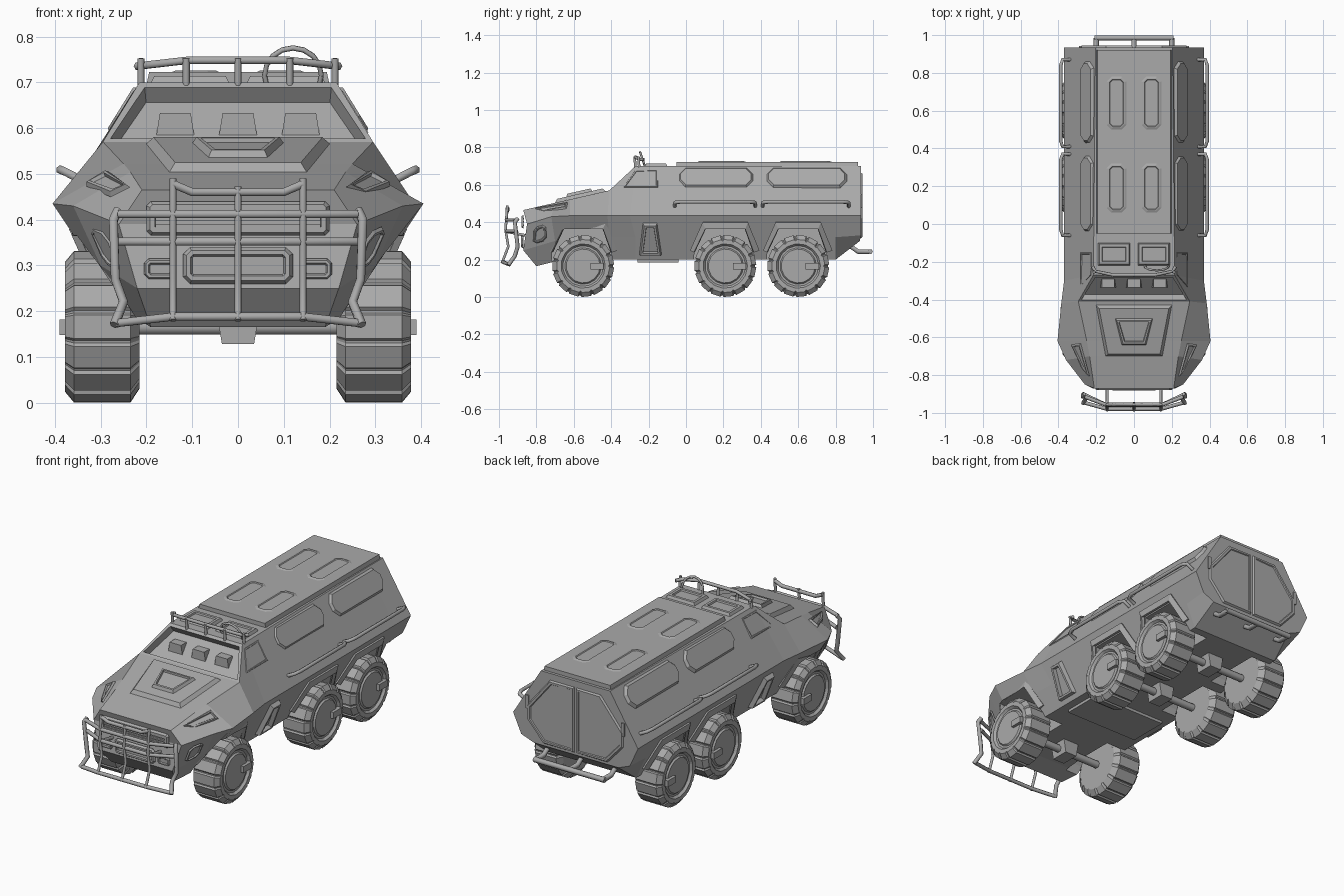
import bpy, bmesh, math
from mathutils import Vector

cube = bpy.data.objects.get("Cube")
if cube:
    bpy.data.objects.remove(cube, do_unlink=True)

grey = bpy.data.materials.new("plain_grey")
grey.use_nodes = True
grey.diffuse_color = (0.4, 0.4, 0.4, 1)
grey.node_tree.nodes["Principled BSDF"].inputs["Base Color"].default_value = (0.4, 0.4, 0.4, 1)


def finish(name, bm, normals=True):
    if normals:
        bmesh.ops.recalc_face_normals(bm, faces=bm.faces[:])
    me = bpy.data.meshes.new(name)
    bm.to_mesh(me)
    bm.free()
    me.materials.append(grey)
    ob = bpy.data.objects.new(name, me)
    bpy.context.collection.objects.link(ob)
    return ob


def box(name, x0, x1, y0, y1, z0, z1, taper=1.0):
    bm = bmesh.new()
    bmesh.ops.create_cube(bm, size=1)
    for v in bm.verts:
        k = taper if v.co.z > 0 else 1
        v.co = ((x0 + x1) / 2 + v.co.x * k * (x1 - x0), (y0 + y1) / 2 + v.co.y * (y1 - y0),
                (z0 + z1) / 2 + v.co.z * (z1 - z0))
    return finish(name, bm)


def plate(name, pts, out, h, slope, rim=0, sink=0):
    """Chamfered raised panel, optionally with a sunken middle."""
    bm = bmesh.new()
    f = bm.faces.new([bm.verts.new(p) for p in pts])
    f.normal_update()
    if f.normal.dot(Vector(out)) < 0:
        f.normal_flip()
    bmesh.ops.inset_individual(bm, faces=[f], thickness=slope, depth=h)
    if rim:
        bmesh.ops.inset_individual(bm, faces=[f], thickness=rim, depth=0)
        bmesh.ops.inset_individual(bm, faces=[f], thickness=0.004, depth=-sink)
    return finish(name, bm, False)


def octagon(a0, a1, b0, b1, c):
    return [(a0 + c, b0), (a1 - c, b0), (a1, b0 + c), (a1, b1 - c),
            (a1 - c, b1), (a0 + c, b1), (a0, b1 - c), (a0, b0 + c)]


def tube(name, pts, r):
    cu = bpy.data.curves.new(name, "CURVE")
    cu.dimensions = "3D"
    cu.bevel_depth, cu.bevel_resolution, cu.use_fill_caps = r, 1, True
    sp = cu.splines.new("POLY")
    sp.points.add(len(pts) - 1)
    for p, q in zip(sp.points, pts):
        p.co = (*q, 1)
    cu.materials.append(grey)
    ob = bpy.data.objects.new(name, cu)
    bpy.context.collection.objects.link(ob)


def side_x(z):
    return 0.37 - 0.62 * (z - 0.435) if z > 0.435 else 0.265 + 0.447 * (z - 0.2)


def lip_x(y, z):
    return side_x(z) - 0.45 * max(0, -0.62 - y)


def hood_z(y):
    return 0.57 + 0.228 * (y + 0.41)


# Hull: half sections (shoulder, belt, skirt, floor) lofted from nose to tail
rings = [
    [(.21, -.87, .465), (.26, -.85, .39), (.22, -.87, .25), (.19, -.80, .165)],
    [(.235, -.70, .504), (.36, -.72, .43), (.30, -.70, .30), (.23, -.70, .19)],
    [(.25, -.62, .522), (.405, -.62, .435), (.335, -.62, .33), (.26, -.60, .20)],
    [(.295, -.41, .57), (.385, -.42, .435), (.325, -.41, .32), (.265, -.41, .20)],
    [(.215, -.27, .70), (.37, -.30, .435), (.319, -.27, .32), (.265, -.27, .20)],
    [(.205, .80, .70), (.37, .80, .435), (.319, .80, .32), (.265, .80, .20)],
    [(.205, .935, .70), (.37, .935, .435), (.322, .935, .33), (.25, .93, .30)],
]


def hull_patch(corners, uvs, s):
    """Points on the hull quad between four section points, mirrored by s."""
    a, b, c, d = [Vector(rings[i][j]) for i, j in corners]
    pts = [a.lerp(b, u).lerp(d.lerp(c, u), v) for u, v in uvs]
    return [(s * (p.x + .004), p.y, p.z + .003) for p in pts]


bm = bmesh.new()
loops = [[bm.verts.new(p) for p in r] + [bm.verts.new((-x, y, z)) for x, y, z in reversed(r)]
         for r in rings]
for a, b in zip(loops, loops[1:]):
    for i in range(8):
        bm.faces.new([a[i], b[i], b[(i + 1) % 8], a[(i + 1) % 8]])
nose = loops[0]
for i in range(3):
    bm.faces.new([nose[i], nose[i + 1], nose[6 - i], nose[7 - i]])
bm.faces.new(loops[-1])
bmesh.ops.recalc_face_normals(bm, faces=bm.faces[:])
# Sunken windshield
glass = [f for f in bm.faces if set(f.verts) == {loops[3][0], loops[3][7], loops[4][0], loops[4][7]}]
bmesh.ops.inset_individual(bm, faces=glass, thickness=0.02, depth=0)
bmesh.ops.inset_individual(bm, faces=glass, thickness=0.006, depth=-0.04)
hull = finish("hull", bm)

# Wheel arches cut out of the hull
wheels_y = (-0.55, 0.21, 0.60)
arch = [(-.175, .1), (-.165, .24), (-.105, .365), (.105, .365), (.15, .24), (.175, .1)]
bm = bmesh.new()
for wy in wheels_y:
    for s in (-1, 1):
        a, b = [[bm.verts.new((s * x, wy + y, z)) for y, z in arch] for x in (0.15, 0.6)]
        bm.faces.new(a)
        bm.faces.new(b)
        for i in range(6):
            j = (i + 1) % 6
            bm.faces.new([a[i], a[j], b[j], b[i]])
cutter = finish("arch_cutter", bm)
cutter.hide_render = True
mod = hull.modifiers.new("arches", "BOOLEAN")
mod.operation, mod.solver, mod.object = "DIFFERENCE", "EXACT", cutter
bpy.context.view_layer.objects.active = hull
hull.select_set(True)
bpy.ops.object.modifier_apply(modifier="arches")
bpy.data.objects.remove(cutter, do_unlink=True)

# Tyre with blocks and rim, turned around the axle
tyre = [(.215, 0), (.215, .135), (.235, .166), (.358, .166), (.378, .142), (.378, .118),
        (.366, .108), (.366, .097), (.374, .09), (.374, 0)]
blocks = 15
for s, side in ((1, "left"), (-1, "right")):
    for wy, place in zip(wheels_y, ("front", "middle", "rear")):
        bm = bmesh.new()
        spokes = []
        for k in range(blocks):
            for frac, low in ((.04, .955), (.13, 1), (.87, 1), (.96, .955)):
                t = math.tau * (k + frac) / blocks
                spokes.append([])
                for x, r in tyre:
                    q = r * low if r > .12 else r
                    spokes[-1].append(bm.verts.new((s * x, wy + math.cos(t) * q, .166 + math.sin(t) * q)))
        for a, b in zip(spokes, spokes[1:] + spokes[:1]):
            for i in range(len(tyre) - 1):
                bm.faces.new([a[i], a[i + 1], b[i + 1], b[i]])
        bmesh.ops.remove_doubles(bm, verts=bm.verts[:], dist=0.0001)
        finish(f"{place}_{side}_wheel", bm)
        hub = sorted((s * .36, s * .39))
        box(f"{place}_{side}_hub", *hub, wy + .04, wy + .11, .148, .182)
        # Raised lip around each arch
        bm = bmesh.new()
        inner = [bm.verts.new((s * (lip_x(wy + y, z) + .016), wy + y, z)) for y, z in arch[1:5]]
        outer = [bm.verts.new((s * (lip_x(wy + y, z) + .002), wy + y, z))
                 for y, z in ((-.185, .25), (-.12, .40), (.12, .40), (.18, .25))]
        for i in range(3):
            bm.faces.new([inner[i], inner[i + 1], outer[i + 1], outer[i]])
        lip = finish(f"{place}_{side}_arch_lip", bm)
        thick = lip.modifiers.new("thick", "SOLIDIFY")
        thick.thickness, thick.offset = 0.016, 0
for wy, place in zip(wheels_y, ("front", "middle", "rear")):
    tube(place + "_axle", [(-.25, wy, .166), (.25, wy, .166)], .02)
    box(place + "_differential", -.035, .035, wy - .05, wy + .05, .128, .21, 1.4)
box("belly_frame", -.22, .22, -.26, -.04, .185, .21)

# Side fittings, mirrored
for s, side in ((1, "left"), (-1, "right")):
    out = (s, 0, .6)
    for n, (y0, y1) in enumerate(((-.04, .36), (.43, .86))):
        pts = [(s * side_x(z), y, z) for y, z in octagon(y0, y1, .583, .69, .035)]
        plate(f"{side}_side_panel_{n}", pts, out, .014, .012)
        a, b = y0 - .02, y1 + .01
        tube(f"{side}_handrail_{n}", [(s * .33, a, .48), (s * .378, a, .505), (s * .388, a + .03, .509),
             (s * .388, b - .03, .509), (s * .378, b, .505), (s * .33, b, .48)], .01)
    win = [(-.335, .585), (-.27, .68), (-.15, .68), (-.15, .585)]
    plate(side + "_side_window", [(s * (side_x(z) + .004), y, z) for y, z in win], out, .006, .004, .008, .006)
    step = [(-.25, .225), (-.23, .395), (-.155, .395), (-.13, .225)]
    plate(side + "_boarding_step", [(s * side_x(z), y, z) for y, z in step], (s, 0, 0), .022, .01, .016, .03)
    vent = hull_patch(((0, 0), (2, 0), (2, 1), (0, 1)), ((.25, .15), (.95, .2), (.92, .55), (.4, .52)), s)
    plate(side + "_fender_vent", vent, (s, 0, 1), .01, .008, .008, .008)
    lamp = hull_patch(((0, 1), (1, 1), (1, 2), (0, 2)), octagon(.3, .75, .25, .9, .12), s)
    plate(side + "_corner_lamp", lamp, (s, -.5, 0), .006, .006, .006, .005)
    x0, x1 = sorted((s * .275, s * .292))
    box(side + "_tail_lamp", x0, x1, .93, .942, .48, .55)
    lamp = [(s * x, -.87, z) for x, z in octagon(.135, .205, .27, .315, .01)]
    plate(side + "_headlight", lamp, (0, -1, 0), .008, .004, .006, .006)

# Roof
box("roof_plate", -.2, .2, -.05, .92, .695, .722, .97)
for s, side in ((1, "left"), (-1, "right")):
    for n, (y0, y1) in enumerate(((.06, .32), (.50, .78))):
        x0, x1 = sorted((s * .04, s * .145))
        plate(f"{side}_roof_panel_{n}", [(x, y, .722) for x, y in octagon(x0, x1, y0, y1, .025)],
              (0, 0, 1), .004, .01, .006, .004)
    x0, x1 = sorted((s * .02, s * .19))
    plate(side + "_hatch", [(x0, -.22, .70), (x1, -.22, .70), (x1, -.1, .70), (x0, -.1, .70)],
          (0, 0, 1), .014, .01, .02, .008)
tube("roof_bar", [(-.22, -.225, .735), (-.205, -.25, .737), (-.11, -.27, .748), (.11, -.27, .748),
                  (.205, -.25, .737), (.22, -.225, .735)], .009)
for x in (-.212, -.113, 0, .113, .212):
    y = -.25 if abs(x) > .2 else -.27
    tube("roof_bar_post", [(x, y, .69), (x, y - .005, .752)], .008)
ring = [(.12 + .062 * math.cos(t), -.225 - .02 * math.sin(t), .715 + .06 * math.sin(t))
        for t in [math.tau * i / 16 for i in range(17)]]
tube("roof_ring", ring, .006)

# Hood scoop, dashboard blocks
bulge = [(x, y, hood_z(y)) for x, y in ((-.15, -.70), (.15, -.70), (.20, -.43), (-.20, -.43))]
plate("hood_bulge", bulge, (0, 0, 1), .018, .02)
scoop = [(x, y, hood_z(y) + .017) for x, y in ((-.065, -.64), (.065, -.64), (.1, -.5), (-.1, -.5))]
plate("hood_scoop", scoop, (0, 0, 1), .016, .012, .012, .01)
for x in (-.137, 0, .137):
    box("dash_block", x - .042, x + .042, -.335, -.29, .58, .633, .8)

# Nose grille
plate("upper_grille", [(x, -.868, z) for x, z in octagon(-.2, .2, .365, .44, .01)],
      (0, -1, 0), .012, .008, .012, .012)
for z in (.385, .402, .419):
    box("grille_slat", -.18, .18, -.878, -.866, z - .004, z + .004)
plate("lower_grille", [(x, -.87, z) for x, z in octagon(-.12, .12, .26, .34, .015)],
      (0, -1, 0), .012, .008, .01, .008)

# Bull bar
for x, top in ((-.142, .49), (0, .472), (.142, .49)):
    tube("bull_bar_post", [(x, -.955, top), (x, -.965, .36), (x, -.95, .27), (x, -.985, .18)], .008)
for s in (-1, 1):
    tube("bull_bar_end", [(s * .262, -.90, .42), (s * .272, -.915, .40), (s * .268, -.90, .27),
         (s * .25, -.915, .22), (s * .27, -.95, .17)], .011)
    tube("bull_bar_mount", [(s * .142, -.96, .35), (s * .142, -.86, .33)], .008)
for z, w, mid, end in ((.412, .26, -.96, -.915), (.352, .26, -.96, -.905), (.188, .265, -.98, -.945)):
    drop = .014 if z < .2 else 0
    tube("bull_bar_rail", [(-w, end, z - drop), (-.142, mid, z), (.142, mid, z), (w, end, z - drop)], .010)
tube("bull_bar_top", [(-.142, -.955, .478), (-.1, -.955, .46), (.1, -.955, .46), (.142, -.955, .478)], .010)

# Rear doors and step
for s, side in ((1, "left"), (-1, "right")):
    half = [(.006, .665), (.15, .665), (.285, .50), (.285, .42), (.19, .315), (.006, .315)]
    plate(side + "_rear_door", [(s * x, .934, z) for x, z in half], (0, 1, 0), .01, .008, .012, .005)
for x in (-.2, 0, .2):
    tube("rear_step_bracket", [(x, .86, .285), (x, .92, .243), (x, .985, .243)], .014)
tube("rear_step_bar", [(-.21, .985, .243), (.21, .985, .243)], .014)
